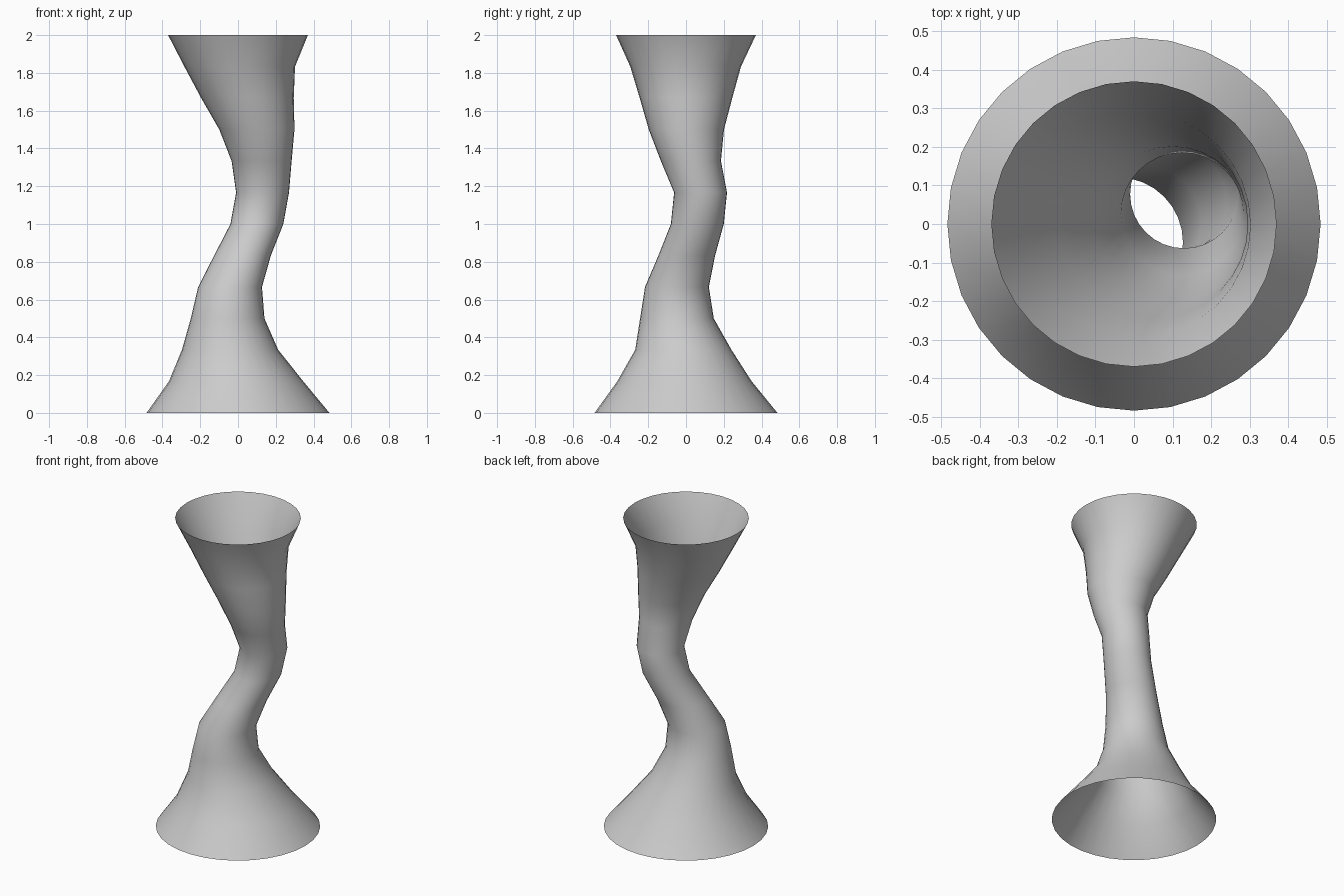
import bpy, bmesh
from math import cos, sin, tau

if "Cube" in bpy.data.objects:
    bpy.data.objects.remove(bpy.data.objects["Cube"])

SIDES = 32
HEIGHT = 2.0

# Cross-sections, evenly spaced from bottom to top: centre x, centre y, radius
SECTIONS = [
    (0.0, 0.0, 0.484),
    (-0.010, -0.008, 0.356),
    (-0.042, -0.014, 0.255),
    (-0.055, -0.048, 0.195),
    (-0.042, -0.048, 0.169),
    (0.024, 0.004, 0.150),
    (0.100, 0.060, 0.140),
    (0.130, 0.077, 0.140),
    (0.125, 0.026, 0.159),
    (0.100, 0.002, 0.199),
    (0.050, 0.000, 0.245),
    (0.009, -0.002, 0.293),
    (0.0, 0.0, 0.370),
]

bm = bmesh.new()

# Horizontal rings of the bent, flared tube
rings = []
for i, (cx, cy, r) in enumerate(SECTIONS):
    z = HEIGHT * i / (len(SECTIONS) - 1)
    rings.append([bm.verts.new((cx + r * cos(tau * k / SIDES),
                                cy + r * sin(tau * k / SIDES), z))
                  for k in range(SIDES)])

# Skin between neighbouring rings; both ends stay open
for low, high in zip(rings, rings[1:]):
    for k in range(SIDES):
        n = (k + 1) % SIDES
        face = bm.faces.new((low[k], low[n], high[n], high[k]))
        face.smooth = True

mesh = bpy.data.meshes.new("funnel_tube")
bm.to_mesh(mesh)
bm.free()
bpy.context.collection.objects.link(bpy.data.objects.new("funnel_tube", mesh))
